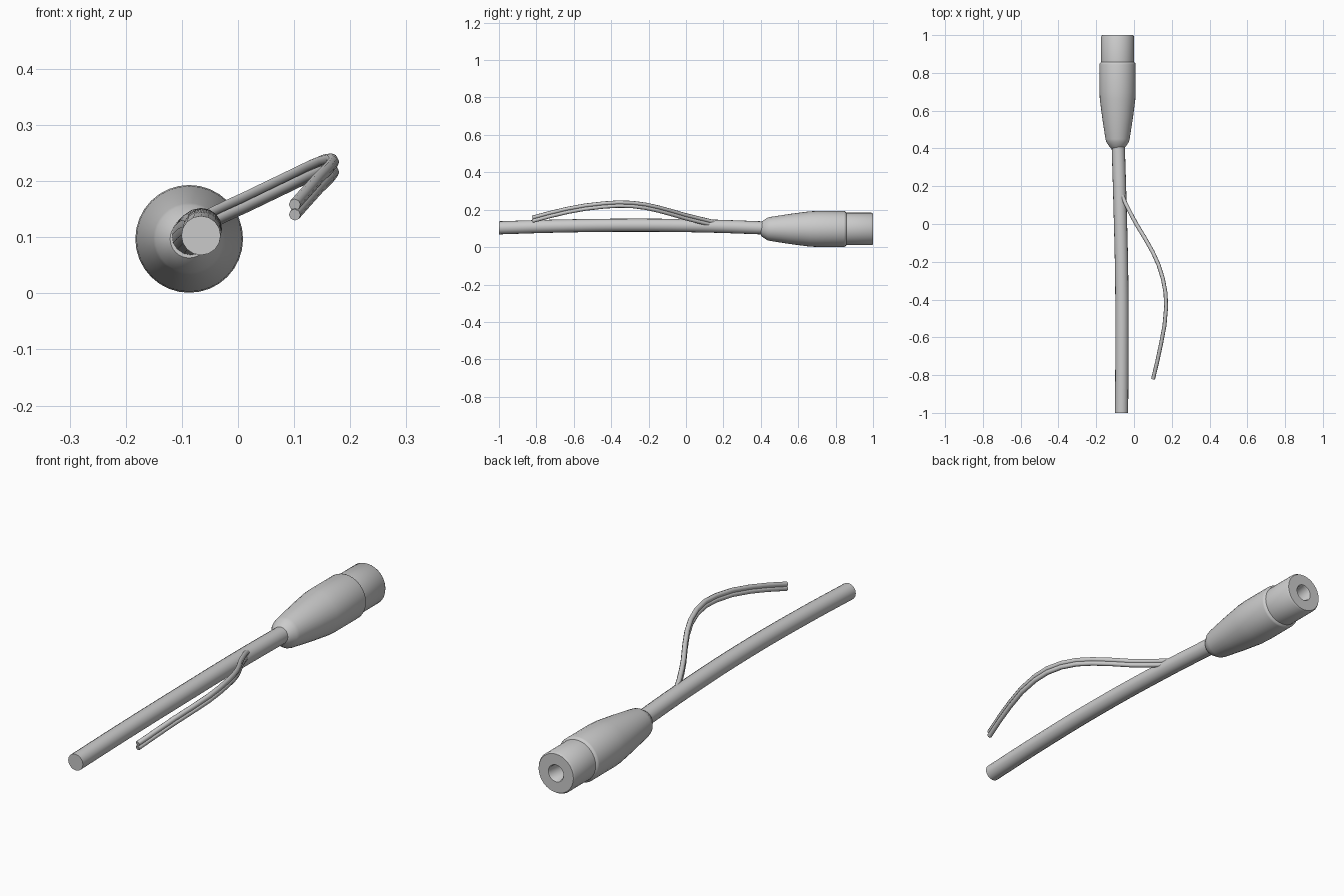
import bpy, bmesh, math
from mathutils import Vector

if "Cube" in bpy.data.objects:
    bpy.data.objects.remove(bpy.data.objects["Cube"])


def lathe(name, profile, cx, cz, sides=32):
    """Revolve (y, radius) pairs about an axis along y."""
    bm = bmesh.new()
    rings = []
    for y, r in profile:
        ring = []
        for i in range(sides):
            a = 2 * math.pi * i / sides
            ring.append(bm.verts.new((cx + r * math.cos(a), y, cz + r * math.sin(a))))
        rings.append(ring)
    for a, b in zip(rings, rings[1:]):
        for i in range(sides):
            j = (i + 1) % sides
            bm.faces.new((a[i], a[j], b[j], b[i]))
    bm.faces.new(rings[0])
    bm.faces.new(rings[-1])
    bmesh.ops.recalc_face_normals(bm, faces=bm.faces)
    me = bpy.data.meshes.new(name)
    bm.to_mesh(me)
    bm.free()
    ob = bpy.data.objects.new(name, me)
    bpy.context.collection.objects.link(ob)
    smooth(ob, 40)
    return ob


def smooth(ob, degrees):
    bpy.ops.object.select_all(action='DESELECT')
    ob.select_set(True)
    bpy.context.view_layer.objects.active = ob
    bpy.ops.object.shade_smooth_by_angle(angle=math.radians(degrees))


def tube(name, points, radius, offset=(0, 0, 0), bevel=4, steps=3):
    """Sweep a circle along a smooth path, then turn it into a mesh."""
    cu = bpy.data.curves.new(name, 'CURVE')
    cu.dimensions = '3D'
    cu.bevel_depth = radius
    cu.bevel_resolution = bevel
    cu.resolution_u = steps
    cu.use_fill_caps = True
    sp = cu.splines.new('BEZIER')
    sp.bezier_points.add(len(points) - 1)
    for bp, p in zip(sp.bezier_points, points):
        bp.co = Vector(p) + Vector(offset)
        bp.handle_left_type = bp.handle_right_type = 'AUTO'
    ob = bpy.data.objects.new(name, cu)
    bpy.context.collection.objects.link(ob)
    bpy.ops.object.select_all(action='DESELECT')
    ob.select_set(True)
    bpy.context.view_layer.objects.active = ob
    bpy.ops.object.convert(target='MESH')
    smooth(bpy.context.view_layer.objects.active, 50)


# Tapered connector body with stepped collar and recessed socket in the back
lathe("connector", [
    (0.40, 0.034), (0.408, 0.042), (0.435, 0.060), (0.45, 0.064),
    (0.56, 0.081), (0.66, 0.094), (0.70, 0.096), (0.845, 0.096),
    (0.852, 0.094), (0.857, 0.087), (0.992, 0.087), (1.0, 0.082),
    (1.0, 0.036), (0.995, 0.032), (0.91, 0.030),
], -0.087, 0.097)

# Main cable, gently arched
tube("main_cable", [
    (-0.084, 0.43, 0.102), (-0.074, 0.10, 0.113), (-0.065, -0.30, 0.117),
    (-0.064, -0.70, 0.112), (-0.066, -1.0, 0.103),
], 0.035, bevel=6, steps=5)

# Twin side lead: two wires lying one above the other
lead = [
    (-0.062, 0.15, 0.125), (-0.045, 0.11, 0.135), (0.015, -0.005, 0.163),
    (0.10, -0.15, 0.204), (0.153, -0.29, 0.228), (0.170, -0.44, 0.225),
    (0.143, -0.635, 0.196), (0.101, -0.82, 0.149),
]
for label, dz in (("upper", 0.009), ("lower", -0.009)):
    tube(f"{label}_side_wire", lead, 0.0105, (0, 0, dz), bevel=2, steps=2)
